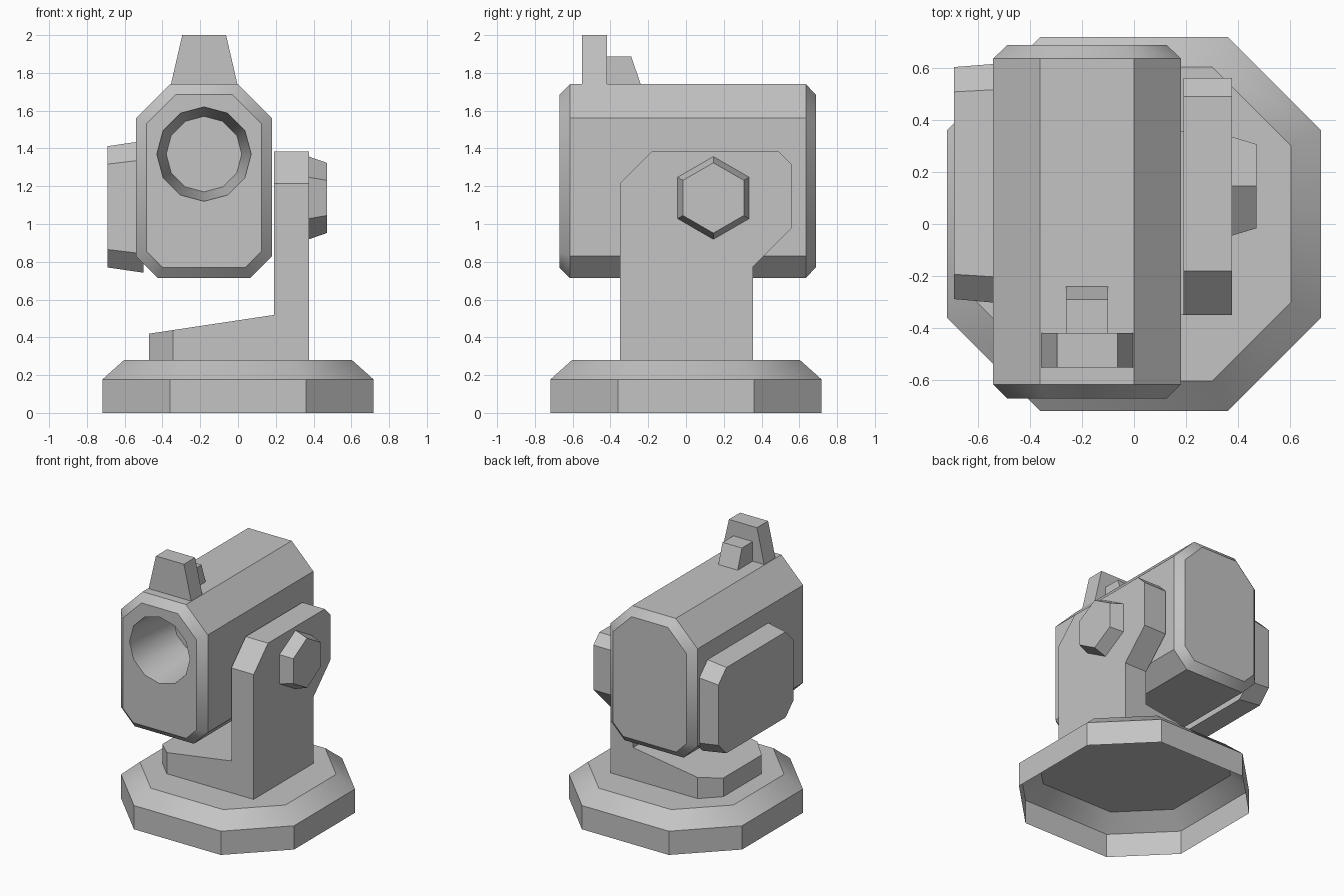
import bpy, bmesh, math

cube = bpy.data.objects.get("Cube")
if cube:
    bpy.data.objects.remove(cube, do_unlink=True)

GREY = (0.55, 0.55, 0.55, 1)
grey = bpy.data.materials.new("plain grey")
grey.use_nodes = True
grey.diffuse_color = GREY
for node in grey.node_tree.nodes:
    if node.type == "BSDF_PRINCIPLED":
        node.inputs["Base Color"].default_value = GREY


def loft(name, rings, start=True, end=True):
    """Skin a row of matching closed rings, with optional end caps."""
    bm = bmesh.new()
    rows = [[bm.verts.new(p) for p in ring] for ring in rings]
    n = len(rows[0])
    for a, b in zip(rows, rows[1:]):
        for i in range(n):
            j = (i + 1) % n
            bm.faces.new((a[i], a[j], b[j], b[i]))
    if start:
        bm.faces.new(rows[0])
    if end:
        bm.faces.new(rows[-1])
    bmesh.ops.recalc_face_normals(bm, faces=bm.faces)
    mesh = bpy.data.meshes.new(name)
    bm.to_mesh(mesh)
    bm.free()
    mesh.materials.append(grey)
    obj = bpy.data.objects.new(name, mesh)
    bpy.context.collection.objects.link(obj)
    return obj


def cut_rect(u0, u1, v0, v1, low, high):
    """Rectangle with its lower and upper corners cut off."""
    return [(u0 + low, v0), (u1 - low, v0), (u1, v0 + low), (u1, v1 - high),
            (u1 - high, v1), (u0 + high, v1), (u0, v1 - high), (u0, v0 + low)]


def ngon(u, v, r, n):
    """Regular polygon with a corner at the top."""
    return [(u + r * math.sin(math.tau * i / n), v + r * math.cos(math.tau * i / n))
            for i in range(n)]


def along_x(x, pts):
    return [(x, u, v) for u, v in pts]


def along_y(y, pts):
    return [(u, y, v) for u, v in pts]


def along_z(z, pts):
    return [(u, v, z) for u, v in pts]


# Hollow eight-sided base, open underneath
wide = cut_rect(-0.717, 0.717, -0.717, 0.717, 0.357, 0.357)
narrow = cut_rect(-0.603, 0.603, -0.603, 0.603, 0.303, 0.303)
base = loft("base", [along_z(0, wide), along_z(0.178, wide), along_z(0.28, narrow)], start=False)

# Sloping foot of the bracket
plan = [(0.19, -0.35), (-0.345, -0.35), (-0.47, -0.225),
        (-0.47, 0.23), (-0.345, 0.355), (0.19, 0.355)]
top = [(x, y, 0.49 + 0.15 * x) for x, y in plan]
foot = loft("bracket_foot", [along_z(0.28, plan), top], start=False)

# Upright side plate of the bracket
side = [(-0.35, 0.28), (-0.35, 1.215), (-0.18, 1.385), (0.49, 1.385),
        (0.56, 1.315), (0.56, 0.98), (0.355, 0.775), (0.355, 0.28)]
upright = loft("bracket_upright", [along_x(0.19, side), along_x(0.375, side)])

# Hexagonal pivot bolt
bolt = loft("pivot_bolt", [along_x(0.375, ngon(0.145, 1.138, 0.219, 6)),
                           along_x(0.47, ngon(0.145, 1.138, 0.186, 6))])

# Main housing with bevelled ends
outer = cut_rect(-0.54, 0.18, 0.715, 1.74, 0.115, 0.18)
inner = cut_rect(-0.485, 0.125, 0.77, 1.685, 0.085, 0.155)
housing = loft("housing", [along_y(-0.67, inner), along_y(-0.615, outer),
                           along_y(0.635, outer), along_y(0.687, inner)])

# Tapered bore cut into the front
cutter = loft("bore_cutter", [along_y(-0.77, ngon(-0.18, 1.37, 0.261, 12)),
                              along_y(-0.22, ngon(-0.18, 1.37, 0.2, 12))])
cutter.hide_render = True
cut = housing.modifiers.new("bore", "BOOLEAN")
cut.operation = "DIFFERENCE"
cut.solver = "EXACT"
cut.object = cutter
bpy.context.view_layer.update()
carved = bpy.data.meshes.new_from_object(
    housing.evaluated_get(bpy.context.evaluated_depsgraph_get()))
housing.modifiers.clear()
housing.data = carved
bpy.data.objects.remove(cutter, do_unlink=True)

# Side pod on the right of the housing
pod = loft("side_pod", [
    along_x(-0.69, cut_rect(-0.288, 0.602, 0.77, 1.412, 0.095, 0.095)),
    along_x(-0.50, cut_rect(-0.305, 0.617, 0.742, 1.44, 0.1, 0.1))])

# Front sight and the small block behind it
blade = [(-0.355, 1.74), (-0.003, 1.74), (-0.063, 2.0), (-0.295, 2.0)]
sight = loft("sight_blade", [along_y(-0.55, blade), along_y(-0.418, blade)])
step = [(-0.418, 1.74), (-0.24, 1.74), (-0.29, 1.887), (-0.418, 1.887)]
block = loft("sight_block", [along_x(-0.26, step), along_x(-0.1, step)])

# Smooth the shallow edges of the base slope, bevels and bore
bpy.ops.object.select_all(action="DESELECT")
for obj in (base, foot, upright, bolt, housing, pod, sight, block):
    obj.select_set(True)
bpy.context.view_layer.objects.active = housing
bpy.ops.object.shade_smooth_by_angle(angle=math.radians(38))
